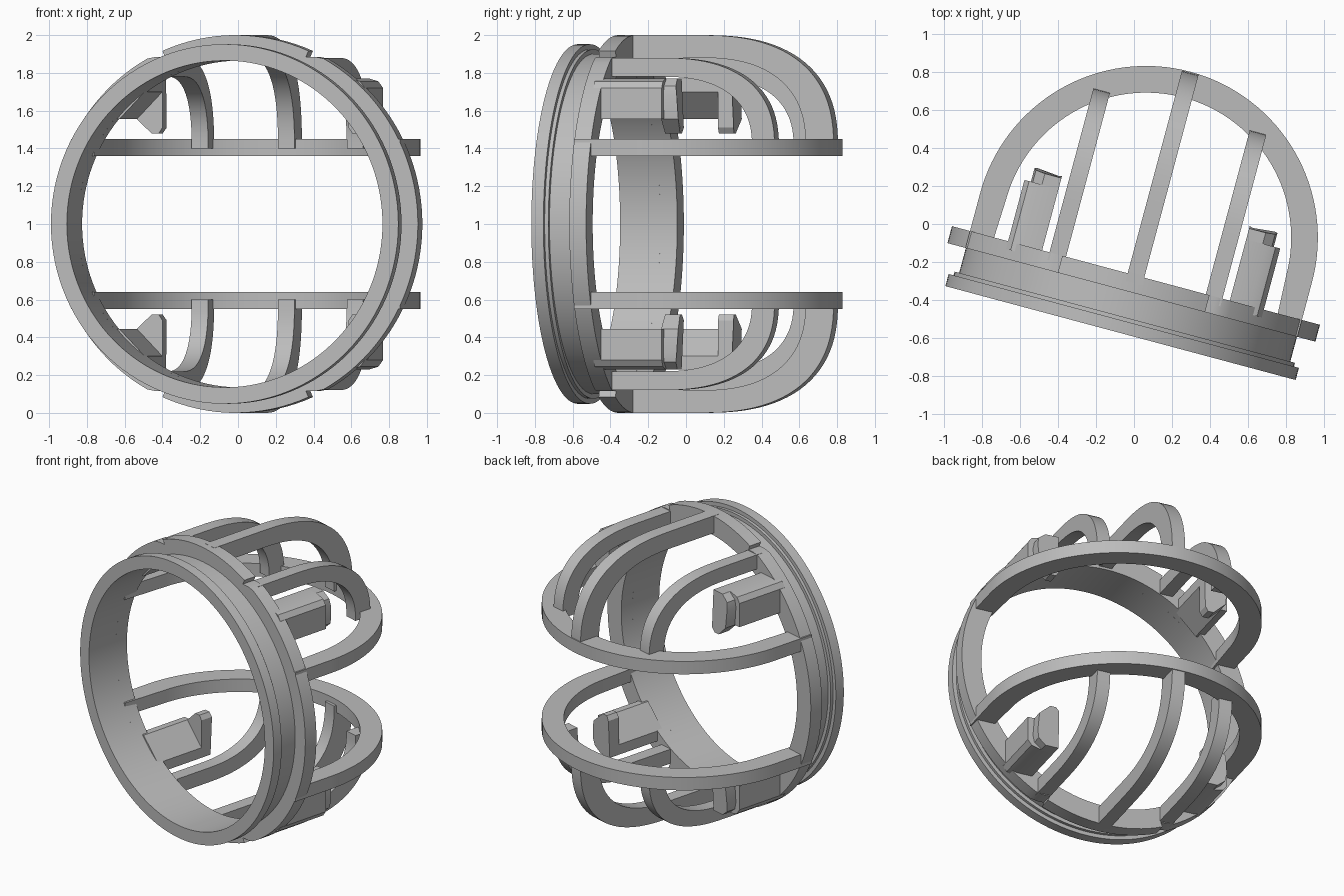
import bpy, bmesh, math
from mathutils import Matrix

if "Cube" in bpy.data.objects:
    bpy.data.objects.remove(bpy.data.objects["Cube"])

# Whole cage is turned 15 degrees about the vertical
PLACE = Matrix.Translation((0.077, -0.021, 1.0)) @ Matrix.Rotation(math.radians(-15), 4, 'Z')

grey = bpy.data.materials.new("plain_grey")
grey.diffuse_color = (0.5, 0.5, 0.5, 1)
grey.use_nodes = True
grey.node_tree.nodes["Principled BSDF"].inputs["Base Color"].default_value = grey.diffuse_color


def finish(name, bm, flip=False):
    if flip:
        bmesh.ops.scale(bm, vec=(1, 1, -1), verts=bm.verts)
    bmesh.ops.remove_doubles(bm, verts=bm.verts, dist=1e-5)
    bmesh.ops.recalc_face_normals(bm, faces=bm.faces)
    bm.transform(PLACE)
    me = bpy.data.meshes.new(name)
    bm.to_mesh(me)
    bm.free()
    ob = bpy.data.objects.new(name, me)
    bpy.context.collection.objects.link(ob)
    me.materials.append(grey)
    bpy.ops.object.select_all(action='DESELECT')
    ob.select_set(True)
    bpy.context.view_layer.objects.active = ob
    bpy.ops.object.shade_smooth_by_angle(angle=math.radians(30))
    return ob


def loft(name, loops, flip=False):
    """Solid through matching closed loops, capped at both ends."""
    bm = bmesh.new()
    rows = [[bm.verts.new(p) for p in loop] for loop in loops]
    n = len(rows[0])
    for a, b in zip(rows, rows[1:]):
        for i in range(n):
            j = (i + 1) % n
            bm.faces.new((a[i], a[j], b[j], b[i]))
    bm.faces.new(rows[0])
    bm.faces.new(rows[-1])
    return finish(name, bm, flip)


def ring(name, stations, inner, y0, y1):
    """Ring about the y axis; stations are (angle from top, outer radius)."""
    bm = bmesh.new()
    rows = []
    for a, r in stations:
        s, c = math.sin(a), math.cos(a)
        rows.append([bm.verts.new((q * s, y, q * c))
                     for q, y in ((inner, y0), (r, y0), (r, y1), (inner, y1))])
    for i, a in enumerate(rows):
        b = rows[(i + 1) % len(rows)]
        for k in range(4):
            m = (k + 1) % 4
            bm.faces.new((a[k], a[m], b[m], b[k]))
    return finish(name, bm)


# Front flange and neck
circle = [2 * math.pi * i / 120 for i in range(120)]
INNER = 0.865
ring("front_flange", [(a, 0.952) for a in circle], INNER, -0.571, -0.505)
ring("flange_step", [(a, 0.925) for a in circle], INNER, -0.505, -0.485)
ring("neck", [(a, 0.90) for a in circle], INNER, -0.485, -0.35)

# Rear collar: raised pads top and bottom, flat notches beside them
pad = math.asin(0.4)


def flat_radius(a):
    return min(1.0, 0.885 / max(abs(math.cos(a)), 0.01))


stations = []
for mid in (0, math.pi):
    stations += [(mid - pad + 2 * pad * i / 16, 1.0) for i in range(17)]
    stations += [(mid + pad + (math.pi - 2 * pad) * i / 50, flat_radius(mid + pad + (math.pi - 2 * pad) * i / 50))
                 for i in range(51)]
ring("rear_collar", stations, INNER, -0.35, -0.258)


# Horizontal hoops
def hoop(name, flip):
    y_mid, r_out, r_in = -0.053, 0.902, 0.762
    arc = [math.pi * i / 64 for i in range(65)]
    outer = [(0.902, -0.35)] + [(r_out * math.cos(a), y_mid + r_out * math.sin(a)) for a in arc] + [(-0.902, -0.35)]
    inner = [(0.775, -0.35)] + [(r_in * math.cos(a), y_mid + r_in * math.sin(a)) for a in arc] + [(-0.775, -0.35)]
    path = outer + inner[::-1]
    loft(name, [[(x, y, z) for x, y in path] for z in (0.36, 0.45)], flip)


# Curved ribs running from the collar back to a hoop
def bend(y_start, y_end, z_top, power):
    pts = []
    for i in range(25):
        t = math.pi / 2 * i / 24
        pts.append((y_start + (y_end - y_start) * math.sin(t) ** (2 / power),
                    0.4 + (z_top - 0.4) * math.cos(t) ** (2 / power)))
    return pts


def rib(name, x, y_start, outer, inner, flip):
    path = [(-0.3, outer[1])] + bend(y_start, *outer, 2.5)
    path += (([(-0.3, inner[1])] + bend(y_start, *inner, 2.5))[::-1])
    loft(name, [[(x + d, y, z) for y, z in path] for d in (-0.045, 0.045)], flip)


# Snap clips: sloped arm with a hooked end
ARM = [(0.51, 0.70), (0.51, 0.77), (0.62, 0.77), (0.67, 0.755), (0.695, 0.72), (0.695, 0.555), (0.65, 0.555)]
HOOK = [(0.51, 0.51), (0.51, 0.77), (0.60, 0.77), (0.65, 0.73), (0.66, 0.68), (0.65, 0.555), (0.57, 0.48), (0.53, 0.48)]


def clip(name, side, flip):
    loft(name + "_arm", [[(side * x, y, z) for x, z in ARM] for y in (-0.30, 0.075)], flip)
    tip = [(side * x, 0.16 - 0.15 * abs(z - 0.60), z) for x, z in HOOK]
    loft(name + "_hook", [[(side * x, 0.06, z) for x, z in HOOK], tip], flip)


for level, flip in (("upper", False), ("lower", True)):
    hoop(level + "_hoop", flip)
    rib(level + "_middle_rib", 0, 0.1, (0.843, 1.0), (0.69, 0.88), flip)
    for side, word in ((-1, "left"), (1, "right")):
        rib(f"{level}_{word}_rib", side * 0.425, 0.0, (0.633, 0.88), (0.51, 0.78), flip)
        clip(f"{level}_{word}_clip", side, flip)
